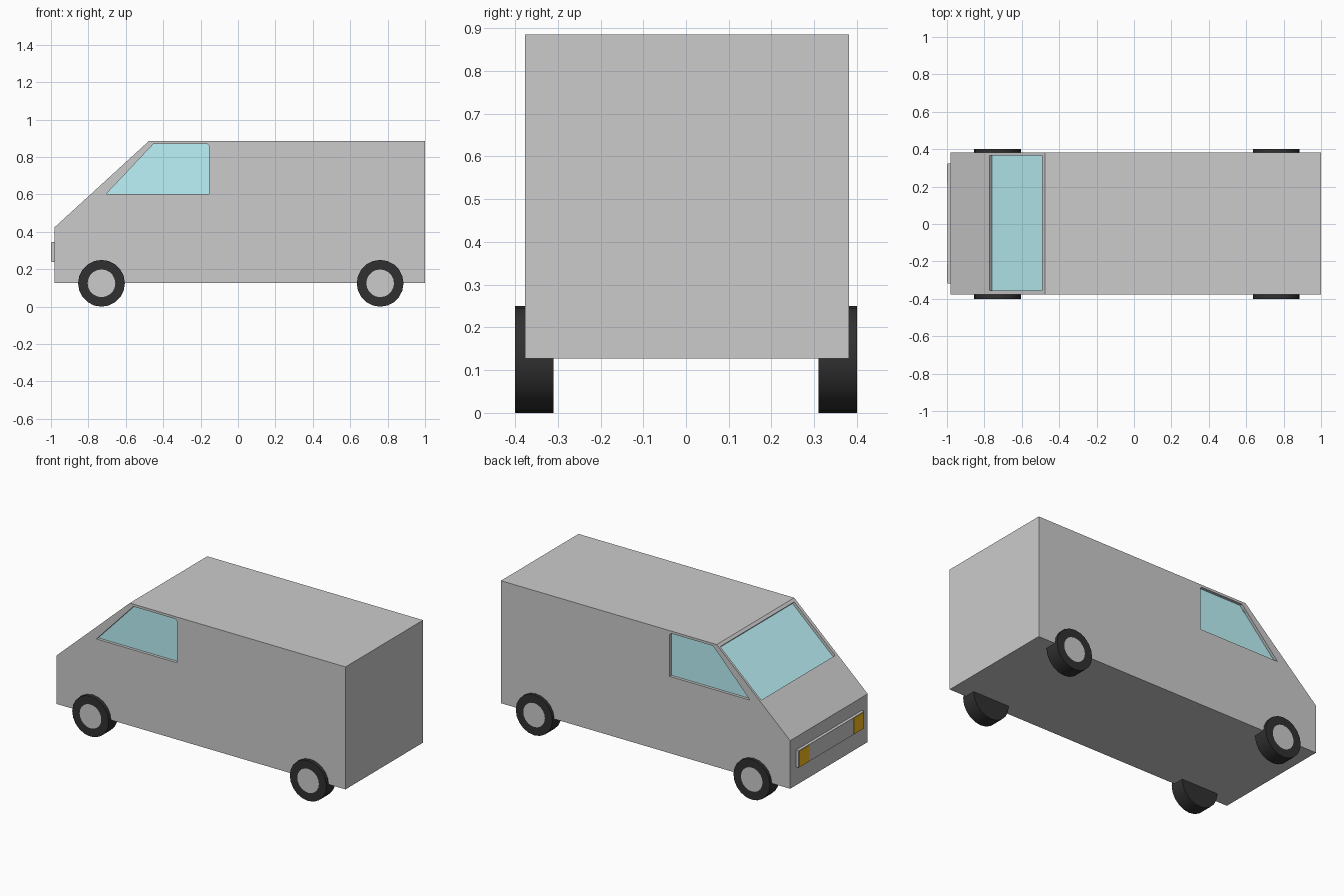
import bpy, bmesh, math
from mathutils import Vector, Matrix

if "Cube" in bpy.data.objects:
    bpy.data.objects.remove(bpy.data.objects["Cube"])


def material(name, rgb):
    m = bpy.data.materials.new(name)
    m.diffuse_color = (*rgb, 1)
    m.use_nodes = True
    m.node_tree.nodes["Principled BSDF"].inputs["Base Color"].default_value = m.diffuse_color
    return m


glass = material("glass", (0.5, 0.9, 0.95))
rubber = material("rubber", (0.03, 0.03, 0.03))
amber = material("amber", (0.9, 0.5, 0.01))


def finish(name, bm, mat=None):
    bmesh.ops.recalc_face_normals(bm, faces=bm.faces)
    me = bpy.data.meshes.new(name)
    bm.to_mesh(me)
    bm.free()
    ob = bpy.data.objects.new(name, me)
    bpy.context.collection.objects.link(ob)
    if mat:
        me.materials.append(mat)
    return ob


def prism(name, points, sweep, mat=None):
    """Extrude a planar outline along a vector."""
    bm = bmesh.new()
    face = bm.faces.new([bm.verts.new(p) for p in points])
    new = bmesh.ops.extrude_face_region(bm, geom=[face], use_keep_orig=True)["geom"]
    bmesh.ops.translate(bm, vec=sweep, verts=[v for v in new if isinstance(v, bmesh.types.BMVert)])
    return finish(name, bm, mat)


def box(name, x0, x1, y0, y1, z0, z1, mat=None):
    outline = [(x0, y0, z0), (x1, y0, z0), (x1, y0, z1), (x0, y0, z1)]
    return prism(name, outline, Vector((0, y1 - y0, 0)), mat)


# Van body
Y0, Y1 = -0.377, 0.381
profile = [(-0.98, 0.127), (1.0, 0.127), (1.0, 0.885), (-0.477, 0.885), (-0.98, 0.425)]
body = prism("body", [(x, Y0, z) for x, z in profile], Vector((0, Y1 - Y0, 0)))


def window(name, outline, inward, depth=0.018, thick=0.015):
    """Cut a recess into the body and set a pane at its bottom."""
    pts = [Vector(p) for p in outline]
    cutter = prism(name + "_cutter", [p - inward * 0.03 for p in pts],
                   inward * (0.03 + depth + thick))
    cutter.hide_render = True
    mod = body.modifiers.new(name, 'BOOLEAN')
    mod.operation, mod.solver, mod.object = 'DIFFERENCE', 'EXACT', cutter
    bpy.context.view_layer.objects.active = body
    bpy.ops.object.modifier_apply(modifier=mod.name)
    bpy.data.objects.remove(cutter)
    prism(name, [p + inward * depth for p in pts], inward * thick, glass)


# Side windows
side = [(-0.705, 0.602), (-0.155, 0.602), (-0.155, 0.86), (-0.165, 0.87), (-0.452, 0.87)]
window("right_window", [(x, Y0, z) for x, z in side], Vector((0, 1, 0)))
window("left_window", [(x, Y1, z) for x, z in side], Vector((0, -1, 0)))

# Windscreen, on the sloping nose
slope = (0.885 - 0.425) / (0.98 - 0.477)
nose_z = lambda x: 0.425 + (x + 0.98) * slope
screen = [(x, y, nose_z(x)) for x, y in
          ((-0.772, -0.356), (-0.772, 0.367), (-0.492, 0.367), (-0.492, -0.356))]
window("windscreen", screen, Vector((slope, 0, -1)).normalized())

# Grille bar and lamps
box("grille", -0.998, -0.97, -0.317, 0.323, 0.24, 0.345)
box("left_lamp", -1.0, -0.99, 0.22, 0.32, 0.243, 0.342, amber)
box("right_lamp", -1.0, -0.99, -0.314, -0.214, 0.243, 0.342, amber)

# Wheels: low-poly tyre with a plain grey hub face on the outside
for end, x in (("front", -0.73), ("rear", 0.76)):
    for label, s in (("right", -1), ("left", 1)):
        bm = bmesh.new()
        bmesh.ops.create_cone(bm, cap_ends=True, segments=20, radius1=0.125,
                              radius2=0.125, depth=0.09)
        cap = max(bm.faces, key=lambda f: f.calc_center_median().z)
        bmesh.ops.inset_region(bm, faces=[cap], thickness=0.051)
        cap.material_index = 1
        bmesh.ops.transform(bm, verts=bm.verts, matrix=Matrix.Translation((x, s * 0.355, 0.125))
                            @ Matrix.Rotation(-s * math.pi / 2, 4, 'X'))
        wheel = finish(f"{end}_{label}_wheel", bm, rubber)
        wheel.data.materials.append(None)
        bpy.ops.object.select_all(action='DESELECT')
        wheel.select_set(True)
        bpy.context.view_layer.objects.active = wheel
        bpy.ops.object.shade_smooth_by_angle(angle=math.radians(30))
